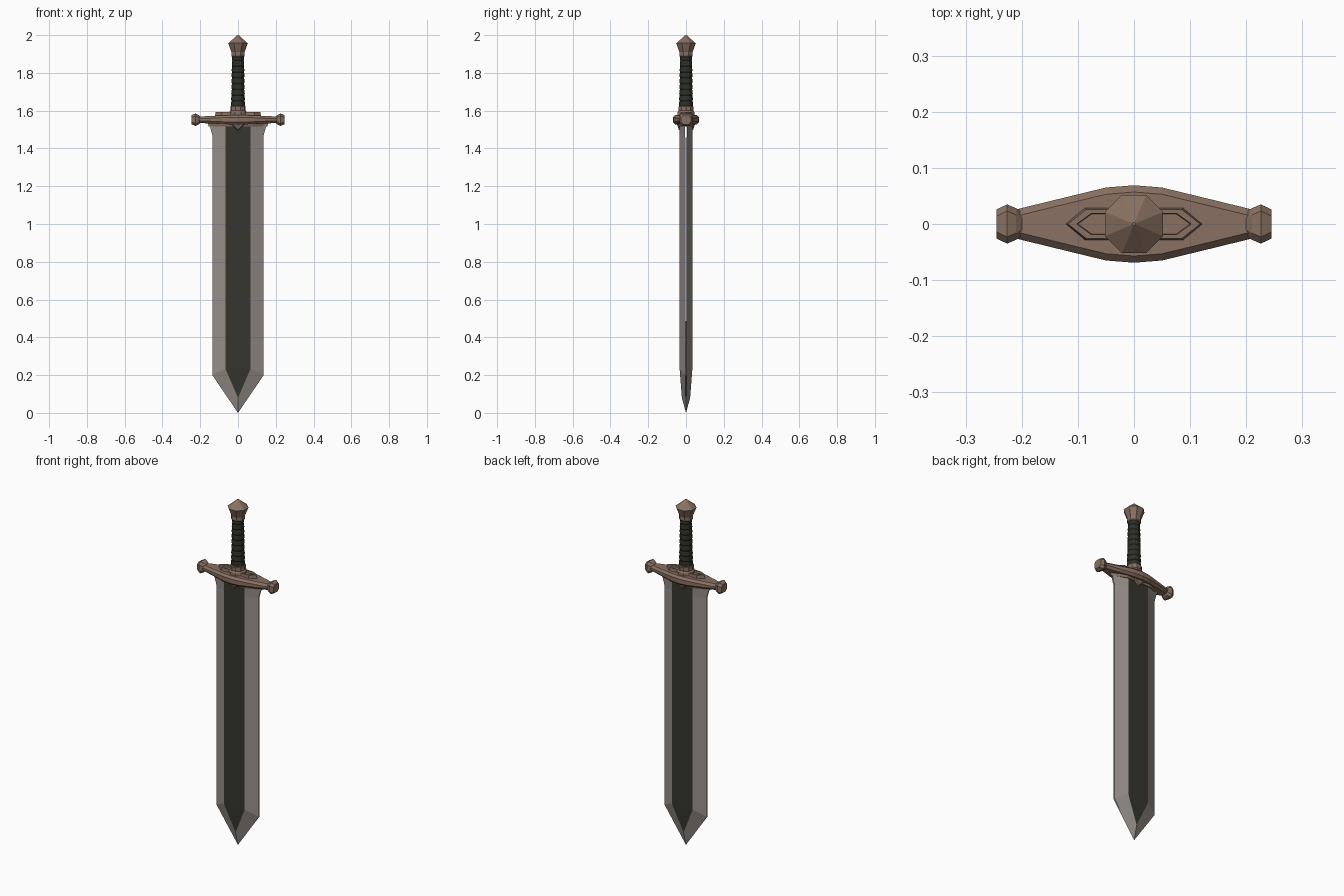
import bpy, bmesh, math

if "Cube" in bpy.data.objects:
    bpy.data.objects.remove(bpy.data.objects["Cube"])


def material(name, rgb):
    m = bpy.data.materials.new(name)
    m.diffuse_color = (*rgb, 1)
    m.use_nodes = True
    m.node_tree.nodes["Principled BSDF"].inputs["Base Color"].default_value = m.diffuse_color
    return m


steel = material("worn steel", (0.31, 0.275, 0.255))
dark = material("dark fuller", (0.037, 0.037, 0.029))
leather = material("dark leather", (0.026, 0.029, 0.021))
bronze = material("dull bronze", (0.25, 0.165, 0.12))


def make_object(name, bm, *mats):
    bmesh.ops.remove_doubles(bm, verts=bm.verts, dist=1e-5)
    bmesh.ops.recalc_face_normals(bm, faces=bm.faces)
    mesh = bpy.data.meshes.new(name)
    bm.to_mesh(mesh)
    bm.free()
    for m in mats:
        mesh.materials.append(m)
    ob = bpy.data.objects.new(name, mesh)
    bpy.context.collection.objects.link(ob)
    return ob


def loft(name, rings, mat):
    """Skin a list of equal-length point rings and cap both ends."""
    bm = bmesh.new()
    loops = [[bm.verts.new(p) for p in ring] for ring in rings]
    n = len(loops[0])
    for a, b in zip(loops, loops[1:]):
        for i in range(n):
            j = (i + 1) % n
            bm.faces.new((a[i], a[j], b[j], b[i]))
    bm.faces.new(loops[0])
    bm.faces.new(loops[-1])
    return make_object(name, bm, mat)


def turned(name, profile, sides, mat, turn=0.0):
    """Faceted round part from (radius, z) pairs."""
    angles = [turn + 2 * math.pi * i / sides for i in range(sides)]
    return loft(name, [[(r * math.cos(a), r * math.sin(a), z) for a in angles]
                       for r, z in profile], mat)


def long_hex(x, y, z, shoulder):
    """Horizontal hexagon ring stretched along x."""
    return [(x, 0, z), (shoulder, y, z), (-shoulder, y, z),
            (-x, 0, z), (-shoulder, -y, z), (shoulder, -y, z)]


# Blade: bevels run from the cutting edge to a flat dark fuller on each side
outer = [(0.152, 1.53), (0.136, 1.47), (0.136, 0.2), (0, 0)]
inner = [(0.067, 1.53, 0.034), (0.067, 1.47, 0.034),
         (0.067, 0.235, 0.034), (0, 0.08, 0.022)]
bm = bmesh.new()
for side in (-1, 1):
    for mx in (-1, 1):
        edge = [bm.verts.new((mx * x, side * 0.004 * (x > 0), z)) for x, z in outer]
        flat = [bm.verts.new((mx * x, side * y, z)) for x, z, y in inner]
        mid = [bm.verts.new((0, side * y, z)) for x, z, y in inner[:3]]
        for i in range(3):
            bm.faces.new((edge[i], edge[i + 1], flat[i + 1], flat[i]))
            end = [flat[3]] if i == 2 else [flat[i + 1], mid[i + 1]]
            if i == 2:
                end.append(mid[2])
                ring = [flat[2], flat[3], mid[2]]
            else:
                ring = [flat[i], *end, mid[i]]
            bm.faces.new(ring).material_index = 1
bmesh.ops.remove_doubles(bm, verts=bm.verts, dist=1e-5)
bmesh.ops.holes_fill(bm, edges=[e for e in bm.edges if e.is_boundary], sides=0)
make_object("blade", bm, steel, dark)

# Crossguard: chamfered bar swelling towards the middle
guard = [(-0.21, 0.026, 0.017), (-0.12, 0.048, 0.021), (-0.05, 0.065, 0.024),
         (0, 0.069, 0.025), (0.05, 0.065, 0.024), (0.12, 0.048, 0.021),
         (0.21, 0.026, 0.017)]


def bar_ring(x, y, h, zc=1.552, cut=0.012):
    return [(x, y, zc + h - cut), (x, y - cut, zc + h), (x, cut - y, zc + h),
            (x, -y, zc + h - cut), (x, -y, zc - h + cut), (x, cut - y, zc - h),
            (x, y - cut, zc - h), (x, y, zc - h + cut)]


loft("crossguard", [bar_ring(*g) for g in guard], bronze)

# Flared knobs at both ends of the guard
for s, label in ((-1, "left"), (1, "right")):
    loft("guard_knob_" + label,
         [bar_ring(s * x, y, h) for x, y, h in
          ((0.2, 0.022, 0.018), (0.21, 0.028, 0.026), (0.226, 0.035, 0.033),
           (0.245, 0.026, 0.024))], bronze)

# Raised rim on top of the guard with a sunken floor
loft("guard_rim", [long_hex(0.122, 0.029, 1.57, 0.088), long_hex(0.118, 0.026, 1.592, 0.085),
                   long_hex(0.102, 0.019, 1.592, 0.076), long_hex(0.1, 0.018, 1.58, 0.075)],
     bronze)

# Socket holding the blade under the guard
loft("blade_socket", [long_hex(0.156, 0.037, 1.517, 0.075),
                      long_hex(0.16, 0.044, 1.54, 0.08)], bronze)

# Pointed tongues over the top of each fuller
for s, label in ((-1, "front"), (1, "back")):
    loft("guard_tongue_" + label,
         [[(-0.05, s * 0.03, 1.535), (0.05, s * 0.03, 1.535), (0, s * 0.03, 1.49)],
          [(-0.035, s * 0.05, 1.535), (0.035, s * 0.05, 1.535), (0, s * 0.038, 1.50)]],
         bronze)

# Ferrule between guard and grip
turned("ferrule", [(0.049, 1.57), (0.047, 1.592), (0.041, 1.6), (0.041, 1.622),
                   (0.035, 1.627)], 10, bronze)

# Leather grip with wrapped bands
bands = 9
profile = []
for i in range(bands):
    z = 1.62 + 0.275 * i / bands
    r = 0.036 - 0.005 * i / bands
    profile += [(r - 0.002, z), (r + 0.001, z + 0.007), (r, z + 0.025)]
profile.append((0.031, 1.895))
turned("grip", profile, 12, leather)

# Faceted pommel
turned("pommel", [(0.034, 1.885), (0.038, 1.89), (0.037, 1.91), (0.041, 1.918),
                  (0.056, 1.957), (0.003, 2.0)], 8, bronze, math.pi / 8)
